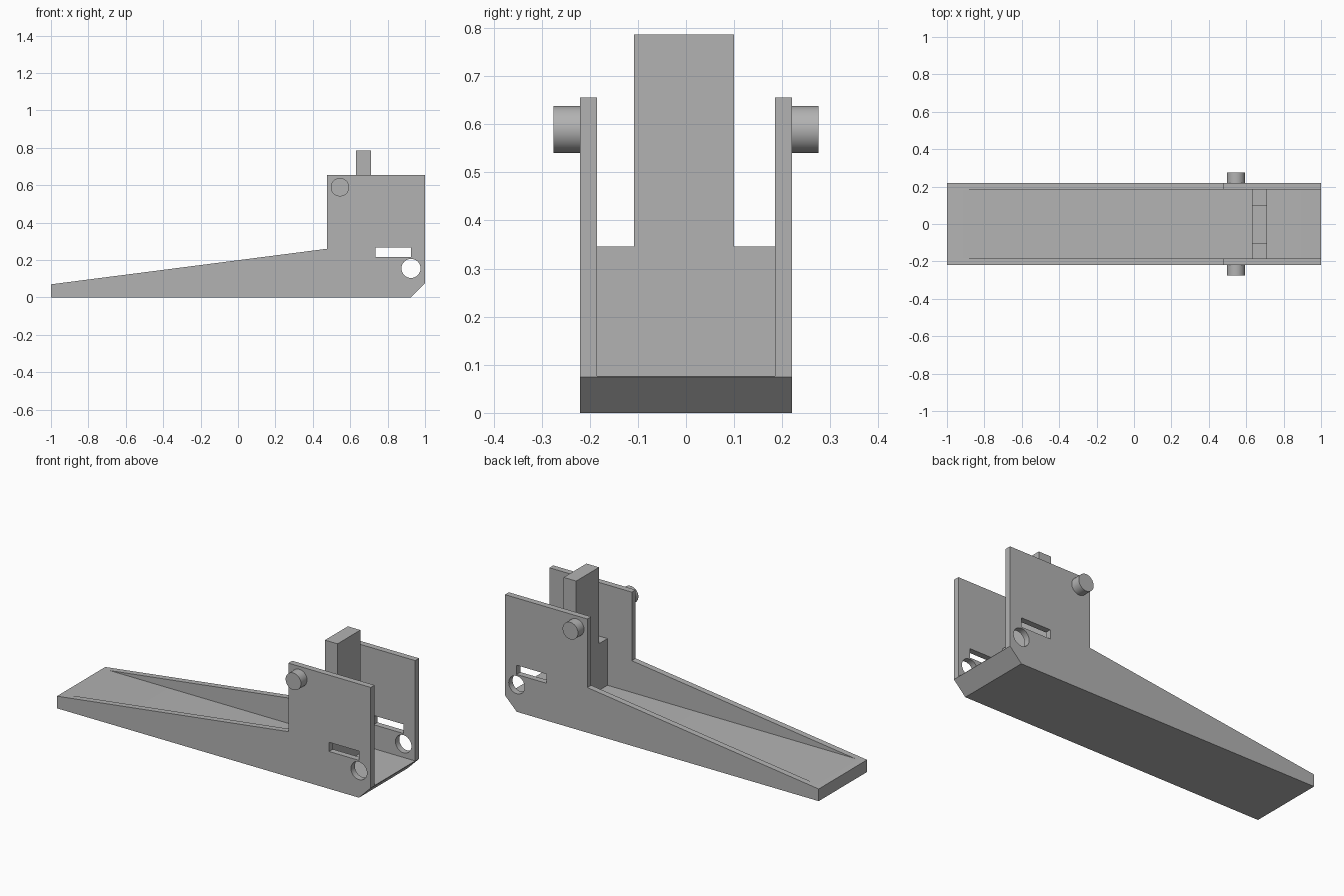
import bpy
import bmesh
import math
from mathutils import Matrix

cube = bpy.data.objects.get("Cube")
if cube:
    bpy.data.objects.remove(cube, do_unlink=True)

grey = bpy.data.materials.new("plain grey")
grey.use_nodes = True
colour = (0.45, 0.45, 0.45, 1)
grey.diffuse_color = colour
grey.node_tree.nodes["Principled BSDF"].inputs["Base Color"].default_value = colour


def finish(name, bm):
    bmesh.ops.recalc_face_normals(bm, faces=bm.faces)
    mesh = bpy.data.meshes.new(name)
    bm.to_mesh(mesh)
    bm.free()
    mesh.materials.append(grey)
    obj = bpy.data.objects.new(name, mesh)
    bpy.context.collection.objects.link(obj)
    return obj


def extrude_y(name, outline, y0, y1):
    """Extrude an x-z outline from y0 to y1."""
    bm = bmesh.new()
    face = bm.faces.new([bm.verts.new((x, y0, z)) for x, z in outline])
    new = bmesh.ops.extrude_face_region(bm, geom=[face])["geom"]
    verts = [v for v in new if isinstance(v, bmesh.types.BMVert)]
    bmesh.ops.translate(bm, verts=verts, vec=(0, y1 - y0, 0))
    return finish(name, bm)


def box(name, x0, x1, y0, y1, z0, z1):
    return extrude_y(name, [(x0, z0), (x1, z0), (x1, z1), (x0, z1)], y0, y1)


def cylinder_y(name, x, z, radius, y0, y1):
    bm = bmesh.new()
    place = Matrix.Translation((x, (y0 + y1) / 2, z)) @ Matrix.Rotation(math.pi / 2, 4, "X")
    bmesh.ops.create_cone(bm, cap_ends=True, segments=48, radius1=radius,
                          radius2=radius, depth=y1 - y0, matrix=place)
    return finish(name, bm)


def select_only(obj):
    bpy.ops.object.select_all(action="DESELECT")
    obj.select_set(True)
    bpy.context.view_layer.objects.active = obj


def combine(target, tool, operation):
    """Apply a boolean and remove the tool object."""
    select_only(target)
    mod = target.modifiers.new("boolean", "BOOLEAN")
    mod.operation = operation
    mod.solver = "EXACT"
    mod.object = tool
    bpy.ops.object.modifier_apply(modifier=mod.name)
    bpy.data.objects.remove(tool, do_unlink=True)


# Body: sloped ramp and tall end, hollowed into a channel
WALL_IN, WALL_OUT, FLOOR = 0.185, 0.22, 0.077
profile = [(-1, 0), (0.925, 0), (1, 0.075), (1, 0.655),
           (0.475, 0.655), (0.475, 0.26), (-1, 0.07)]
body = extrude_y("channel_body", profile, -WALL_OUT, WALL_OUT)
combine(body, box("channel_cutter", -1.2, 1.2, -WALL_IN, WALL_IN, FLOOR, 1), "DIFFERENCE")

# Slot and round hole through both walls
combine(body, box("slot_cutter", 0.735, 0.925, -0.4, 0.4, 0.215, 0.268), "DIFFERENCE")
combine(body, cylinder_y("hole_cutter", 0.925, 0.155, 0.051, -0.4, 0.4), "DIFFERENCE")

# Stepped post across the channel
post_outline = [(-WALL_IN, FLOOR), (WALL_IN, FLOOR), (WALL_IN, 0.346), (0.1, 0.346),
                (0.1, 0.786), (-0.108, 0.786), (-0.108, 0.346), (-WALL_IN, 0.346)]
bm = bmesh.new()
face = bm.faces.new([bm.verts.new((0.63, y, z)) for y, z in post_outline])
new = bmesh.ops.extrude_face_region(bm, geom=[face])["geom"]
bmesh.ops.translate(bm, vec=(0.08, 0, 0),
                    verts=[v for v in new if isinstance(v, bmesh.types.BMVert)])
post = finish("stepped_post", bm)

# Pivot pegs on the outside of the walls
pegs = [cylinder_y("right_peg", 0.545, 0.589, 0.049, -0.275, -WALL_OUT),
        cylinder_y("left_peg", 0.545, 0.589, 0.049, WALL_OUT, 0.275)]

for obj in [body, post] + pegs:
    select_only(obj)
    bpy.ops.object.shade_smooth_by_angle(angle=math.radians(30))
